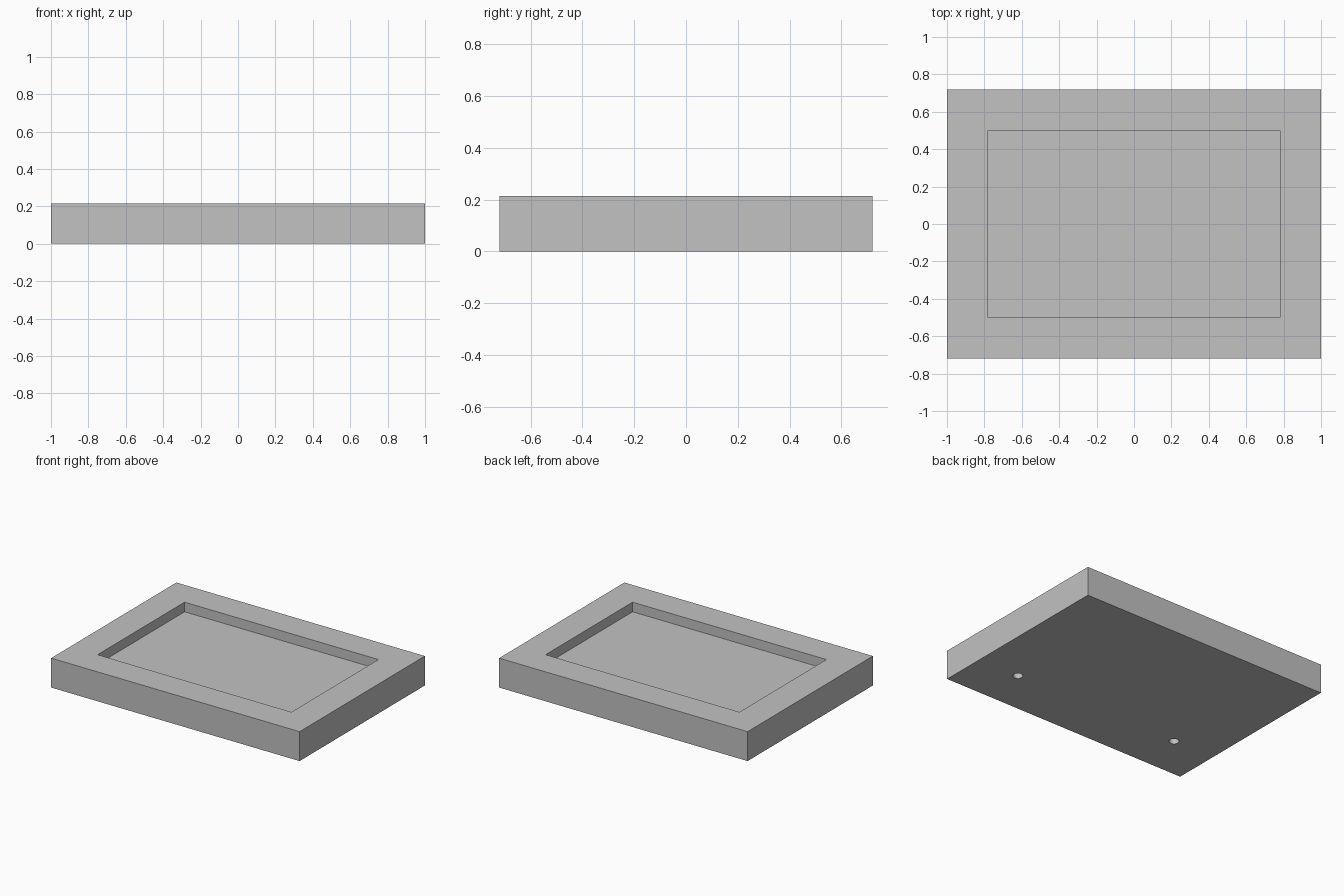
import bpy

# Remove the default cube
old = bpy.data.objects.get("Cube")
if old:
    bpy.data.objects.remove(old, do_unlink=True)

LENGTH, WIDTH, HEIGHT = 2.0, 1.44, 0.214
RECESS_X, RECESS_Y, RECESS_DEPTH = 1.56, 1.0, 0.07
HOLE_X, HOLE_Y, HOLE_RADIUS, HOLE_DEPTH = 0.67, -0.39, 0.033, 0.07

# Single plain grey
grey = bpy.data.materials.new("plain_grey")
colour = (0.54, 0.54, 0.54, 1)
grey.use_nodes = True
grey.diffuse_color = colour
grey.node_tree.nodes["Principled BSDF"].inputs["Base Color"].default_value = colour


def box(name, size, centre_z):
    bpy.ops.mesh.primitive_cube_add(size=1, location=(0, 0, centre_z))
    obj = bpy.context.object
    obj.name = name
    obj.scale = size
    bpy.ops.object.transform_apply(location=True, rotation=False, scale=True)
    obj.data.materials.append(grey)
    return obj


def cut(target, cutter):
    """Subtract the cutter from the target, then discard the cutter."""
    cutter.hide_render = True
    mod = target.modifiers.new("cut", 'BOOLEAN')
    mod.operation = 'DIFFERENCE'
    mod.solver = 'EXACT'
    mod.object = cutter
    bpy.context.view_layer.objects.active = target
    bpy.ops.object.modifier_apply(modifier=mod.name)
    bpy.data.objects.remove(cutter, do_unlink=True)


# Tray body
tray = box("tray", (LENGTH, WIDTH, HEIGHT), HEIGHT / 2)

# Rectangular recess in the top
cut(tray, box("recess_cutter", (RECESS_X, RECESS_Y, 2 * RECESS_DEPTH), HEIGHT))

# Two blind round holes in the underside, near the front
for side in (-1, 1):
    bpy.ops.mesh.primitive_cylinder_add(
        vertices=32, radius=HOLE_RADIUS, depth=2 * HOLE_DEPTH,
        location=(side * HOLE_X, HOLE_Y, 0))
    hole = bpy.context.object
    hole.name = "hole_cutter"
    hole.data.materials.append(grey)
    cut(tray, hole)

# Smooth hole walls, sharp edges elsewhere
bpy.ops.object.select_all(action='DESELECT')
tray.select_set(True)
bpy.context.view_layer.objects.active = tray
bpy.ops.object.shade_smooth_by_angle()
